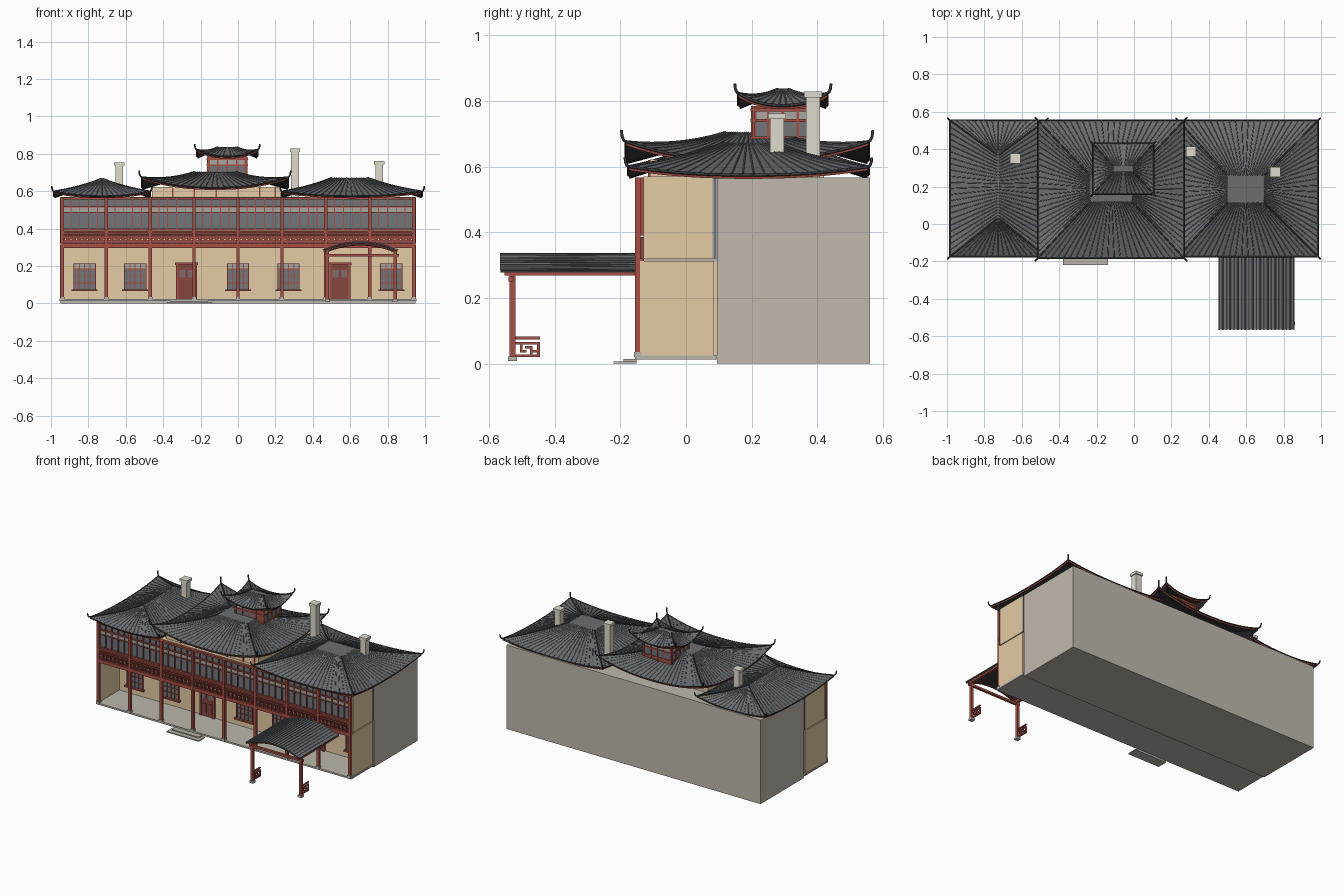
import bpy, bmesh, math
from mathutils import Vector

if "Cube" in bpy.data.objects:
    bpy.data.objects.remove(bpy.data.objects["Cube"])


def material(name, *rgb):
    m = bpy.data.materials.new(name)
    m.use_nodes = True
    m.diffuse_color = (*rgb, 1)
    node = next(n for n in m.node_tree.nodes if n.type == 'BSDF_PRINCIPLED')
    node.inputs["Base Color"].default_value = (*rgb, 1)
    return m


TILE = material("slate tile", .148, .157, .165)
DARK = material("dark ridge", .045, .046, .05)
RED = material("red timber", .38, .08, .058)
DEEP = material("deep red wood", .24, .062, .05)
TAN = material("tan plaster", .78, .6, .375)
GREY = material("grey render", .53, .485, .42)
STONE = material("stone", .49, .47, .41)
GLASS = material("window glass", .165, .18, .195)
PALE = material("pale pane", .4, .39, .37)
CHIM = material("chimney stone", .74, .72, .62)


def link(name, mesh, *mats):
    ob = bpy.data.objects.new(name, mesh)
    bpy.context.collection.objects.link(ob)
    for m in mats:
        mesh.materials.append(m)
    return ob


def boxes(name, mat, *items):
    """One object from boxes given as (x0, x1, y0, y1, z0, z1)."""
    bm = bmesh.new()
    for x0, x1, y0, y1, z0, z1 in items:
        vs = bmesh.ops.create_cube(bm, size=1)["verts"]
        for v in vs:
            v.co = Vector((x0 + (v.co.x + .5) * (x1 - x0),
                           y0 + (v.co.y + .5) * (y1 - y0),
                           z0 + (v.co.z + .5) * (z1 - z0)))
    mesh = bpy.data.meshes.new(name)
    bm.to_mesh(mesh)
    bm.free()
    return link(name, mesh, mat)


def tubes(name, mat, paths, radius, res=0):
    """Sweep a small round section along each path and keep it as a mesh."""
    cu = bpy.data.curves.new(name, 'CURVE')
    cu.dimensions, cu.bevel_depth, cu.bevel_resolution = '3D', radius, res
    cu.use_fill_caps = True
    for path in paths:
        sp = cu.splines.new('POLY')
        sp.points.add(len(path) - 1)
        for p, q in zip(sp.points, path):
            p.co = (*q, 1)
    tmp = link(name + "_path", cu)
    dg = bpy.context.evaluated_depsgraph_get()
    mesh = bpy.data.meshes.new_from_object(tmp.evaluated_get(dg))
    bpy.data.objects.remove(tmp)
    mesh.materials.clear()
    return link(name, mesh, mat)


def hip_roof(name, outer, inner, z_mid, z_corner, z_top, spacing, horn):
    """Sagging hip roof: fan of ribs, hip ridges and upturned corner horns."""
    def rect(x0, x1, y0, y1):
        return [Vector(c) for c in ((x0, y0, 0), (x1, y0, 0), (x1, y1, 0), (x0, y1, 0))]
    out, inn = rect(*outer), rect(*inner)

    def at(side, t, v):
        n = (side + 1) % 4
        p = inn[side].lerp(inn[n], t).lerp(out[side].lerp(out[n], t), v)
        s = abs(2 * t - 1)
        p.z = z_top - (z_top - z_mid) * v ** .95 + (z_corner - z_mid) * s ** 2.3 * v ** 2
        return p

    bm = bmesh.new()
    nt, nv = 16, 6
    for side in range(4):
        g = [[bm.verts.new(at(side, i / nt, j / nv)) for j in range(nv + 1)] for i in range(nt + 1)]
        for i in range(nt):
            for j in range(nv):
                bm.faces.new((g[i][j], g[i][j + 1], g[i + 1][j + 1], g[i + 1][j]))
    bm.faces.new([bm.verts.new(p + Vector((0, 0, z_top))) for p in inn])
    bmesh.ops.remove_doubles(bm, verts=bm.verts, dist=.0005)
    bm.normal_update()
    for f in bm.faces:
        if f.normal.z < 0:
            f.normal_flip()
    mesh = bpy.data.meshes.new(name)
    bm.to_mesh(mesh)
    bm.free()
    ob = link(name, mesh, TILE, DARK, RED)
    mod = ob.modifiers.new("thickness", 'SOLIDIFY')
    mod.thickness, mod.offset = .012, -1
    mod.material_offset, mod.material_offset_rim = 1, 2

    # Ribs, eave rolls, hips and horns
    ribs, eaves, hips = [], [], []
    for side in range(4):
        n = round((out[(side + 1) % 4] - out[side]).length / spacing)
        ribs += [[at(side, i / n, j / 8) for j in range(9)] for i in range(1, n)]
        eaves.append([at(side, i / 20, 1) for i in range(21)])
        c = at(side, 0, 1)
        d = out[side] - inn[side]
        d = Vector((math.copysign(.7, d.x), math.copysign(.7, d.y), 0))
        curl = [c + d * horn * .55 * math.sin(a) + Vector((0, 0, horn * (1 - math.cos(a))))
                for a in (.5, 1, 1.55)]
        hips.append([at(side, 0, j / 8) for j in range(9)] + curl)
    tubes(name + "_ribs", TILE, ribs, .0025)
    tubes(name + "_eave_roll", DARK, eaves, .0045)
    tubes(name + "_hips", DARK, hips, .0045, 1)


# Main body, end walls, floor and steps
boxes("main_block", GREY, (-.95, .95, .095, .56, 0, .567))
boxes("porch_floor", STONE, (-.955, .955, -.155, .095, .013, .024))
boxes("entrance_steps", STONE, (-.38, -.14, -.22, -.15, 0, .007), (-.36, -.16, -.19, -.15, 0, .014))
boxes("porch_back_wall", TAN, (-.94, .94, .075, .095, .02, .31))
boxes("end_walls", TAN, *[(s * .945 - .006, s * .945 + .006, -.14, .085, .024, .312) for s in (-1, 1)])
boxes("gallery_storey", TAN, (-.95, .95, -.13, .08, .318, .57))
boxes("gallery_floor", STONE, (-.94, .94, -.13, .095, .308, .32))
boxes("downpipes", GLASS, *[(s * .945 - .006, s * .945 + .006, .083, .093, .32, .567) for s in (-1, 1)])
boxes("attic_wall", TAN, (-.46, .23, -.11, .42, .565, .622))
boxes("attic_posts", RED, *[(x - .004, x + .004, -.116, -.108, .565, .62)
                            for x in (-.35, -.235, -.117, 0, .117, .2)])

# Colonnade
cols = [-.94 + .235 * i for i in range(9)]
boxes("porch_columns", RED, *[(x - .009, x + .009, -.156, -.138, .02, .567) for x in cols])
boxes("column_bases", STONE, *[(x - .012, x + .012, -.159, -.135, .02, .036) for x in cols])

# Glazed gallery
boxes("gallery_glass", GLASS, (-.94, .94, -.135, -.129, .39, .56))
boxes("gallery_pale_panes", PALE, (-.94, .94, -.138, -.132, .488, .513))
boxes("gallery_rails", RED,
      *[(-.94, .94, -.146, -.13, z - h, z + h) for z, h in ((.561, .006), (.517, .004), (.486, .002), (.395, .005))])
boxes("gallery_mullions", RED, *[(-.94 + .047 * i - .0025, -.94 + .047 * i + .0025, -.143, -.13, .39, .56)
                                 for i in range(41)])

# Fretwork railing
boxes("railing_back", DEEP, (-.94, .94, -.142, -.128, .31, .385))
boxes("railing_beams", RED, (-.95, .95, -.154, -.128, .297, .32),
      (-.95, .95, -.154, -.14, .378, .387), (-.95, .95, -.151, -.14, .363, .368))
fret, holes = [], []
for i in range(64):
    x = -.94 + .02938 * i
    fret += [(x, x + .003, -.15, -.14, .32, .365), (x + .008, x + .022, -.15, -.14, .351, .355),
             (x + .008, x + .011, -.15, -.14, .33, .355), (x + .011, x + .029, -.15, -.14, .33, .334)]
    holes.append((x + .014, x + .02, -.145, -.14, .339, .346))
boxes("railing_fret", RED, *fret)
boxes("railing_openings", TAN, *holes)

# Ground floor windows and doors
for i, x in enumerate((-.82, -.55, 0, .27, .82)):
    n = f"window_{i + 1}"
    boxes(n + "_glass", GLASS, (x - .056, x + .056, .07, .076, .075, .185))
    boxes(n + "_top_panes", PALE, (x - .056, x + .056, .07, .076, .185, .213))
    boxes(n + "_frame", RED,
          *[(x + k * .0285 - .0025, x + k * .0285 + .0025, .064, .075, .075, .215) for k in range(-2, 3)],
          *[(x - .059, x + .059, .065, .075, z - .002, z + .002) for z in (.11, .145, .185, .213)],
          (x - .07, x + .07, .055, .075, .066, .076))
for i, x in enumerate((-.275, .545)):
    n = f"door_{i + 1}"
    boxes(n + "_leaf", DEEP, (x - .05, x + .05, .067, .076, .02, .21))
    boxes(n + "_panes", GLASS, *[(x + s * .024 - .015, x + s * .024 + .015, .063, .068, .14, .18) for s in (-1, 1)])
    boxes(n + "_frame", RED, (x - .062, x + .062, .055, .076, .205, .218),
          *[(x + s * .05 - .006, x + s * .05 + .006, .06, .076, .02, .21) for s in (-1, 1)],
          *[(x + s * .024 - .002, x + s * .024 + .002, .06, .07, .14, .18) for s in (-1, 1)])
    boxes(n + "_panels", DEEP,
          *[(x + s * .024 - .015, x + s * .024 + .015, .062, .07, .05, .11) for s in (-1, 1)])

# Three main roofs
hip_roof("left_roof", (-.985, -.47, -.175, .555), (-.731, -.723, .03, .37), .574, .6, .668, .033, .028)
hip_roof("right_roof", (.235, .985, -.175, .555), (.5, .695, .115, .26), .574, .6, .672, .034, .028)
hip_roof("centre_roof", (-.515, .268, -.183, .555), (-.235, -.01, .12, .26), .619, .676, .704, .034, .036)

# Lantern on the centre roof
boxes("lantern_body", DEEP, (-.16, .045, .205, .385, .66, .785))
boxes("lantern_glass", GLASS, (-.15, .035, .202, .388, .69, .74), (-.163, .048, .215, .375, .69, .74))
boxes("lantern_top_panes", PALE, (-.15, .035, .202, .388, .74, .768), (-.163, .048, .215, .375, .74, .768))
bars = [(x - .004, x + .004, .198, .392, .66, .785) for x in (-.158, -.108, -.058, -.008, .043)]
bars += [(-.167, .052, y - .004, y + .004, .66, .785) for y in (.206, .25, .295, .34, .384)]
bars += [(-.168, .053, .197, .393, z - .004, z + .004) for z in (.688, .74, .772)]
boxes("lantern_frame", RED, *bars)
hip_roof("lantern_roof", (-.22, .105, .16, .43), (-.11, -.005, .28, .31), .786, .823, .836, .024, .03)

# Chimneys with caps
for n, x, y, top in (("left", -.635, .35, .755), ("centre", .305, .387, .828), ("right", .755, .277, .762)):
    boxes(n + "_chimney", CHIM, (x - .021, x + .021, y - .021, y + .021, .56, top),
          (x - .027, x + .027, y - .027, y + .027, top - .018, top))


# Entrance canopy with ribbed barrel roof
def arc(t):
    return Vector((.655 + .2 * t, 0, .332 - .045 * t * t))


bm = bmesh.new()
rows = [[bm.verts.new(arc(-1 + i / 8) + Vector((0, y, 0))) for y in (-.565, -.145)] for i in range(17)]
for a, b in zip(rows, rows[1:]):
    bm.faces.new((a[0], b[0], b[1], a[1]))
mesh = bpy.data.meshes.new("canopy_roof")
bm.to_mesh(mesh)
bm.free()
canopy = link("canopy_roof", mesh, TILE, DARK)
mod = canopy.modifiers.new("thickness", 'SOLIDIFY')
mod.thickness, mod.offset = .01, -1
mod.material_offset = mod.material_offset_rim = 1
tubes("canopy_ribs", TILE, [[arc(-1 + i / 10) + Vector((0, y, .001)) for y in (-.567, -.145)]
                            for i in range(21)], .0035)
tubes("canopy_front_beam", RED, [[arc(-.95 + i * .1) + Vector((0, -.545, -.017)) for i in range(20)]], .005)
posts = (.478, .84)
boxes("canopy_frame", RED, (.46, .86, -.54, -.525, .25, .265),
      *[(x - .009, x + .009, -.537, -.519, .02, .27) for x in posts],
      *[(x - .009, x + .009, -.553, -.135, .268, .285) for x in posts])
boxes("canopy_post_bases", STONE, *[(x - .014, x + .014, -.542, -.514, .008, .022) for x in posts])
side = []
for x in posts:
    a, b = x - .004, x + .004
    side += [(a, b, -.525, -.445, z, z + .008) for z in (.02, .058, .074)]
    side += [(a, b, -.453, -.445, .02, .065), (a, b, -.505, -.498, .034, .065), (a, b, -.475, -.468, .02, .053),
             (a, b, -.505, -.485, .034, .041), (a, b, -.49, -.469, .046, .053), (a, b, -.475, -.445, .034, .041)]
boxes("canopy_side_fret", RED, *side)
